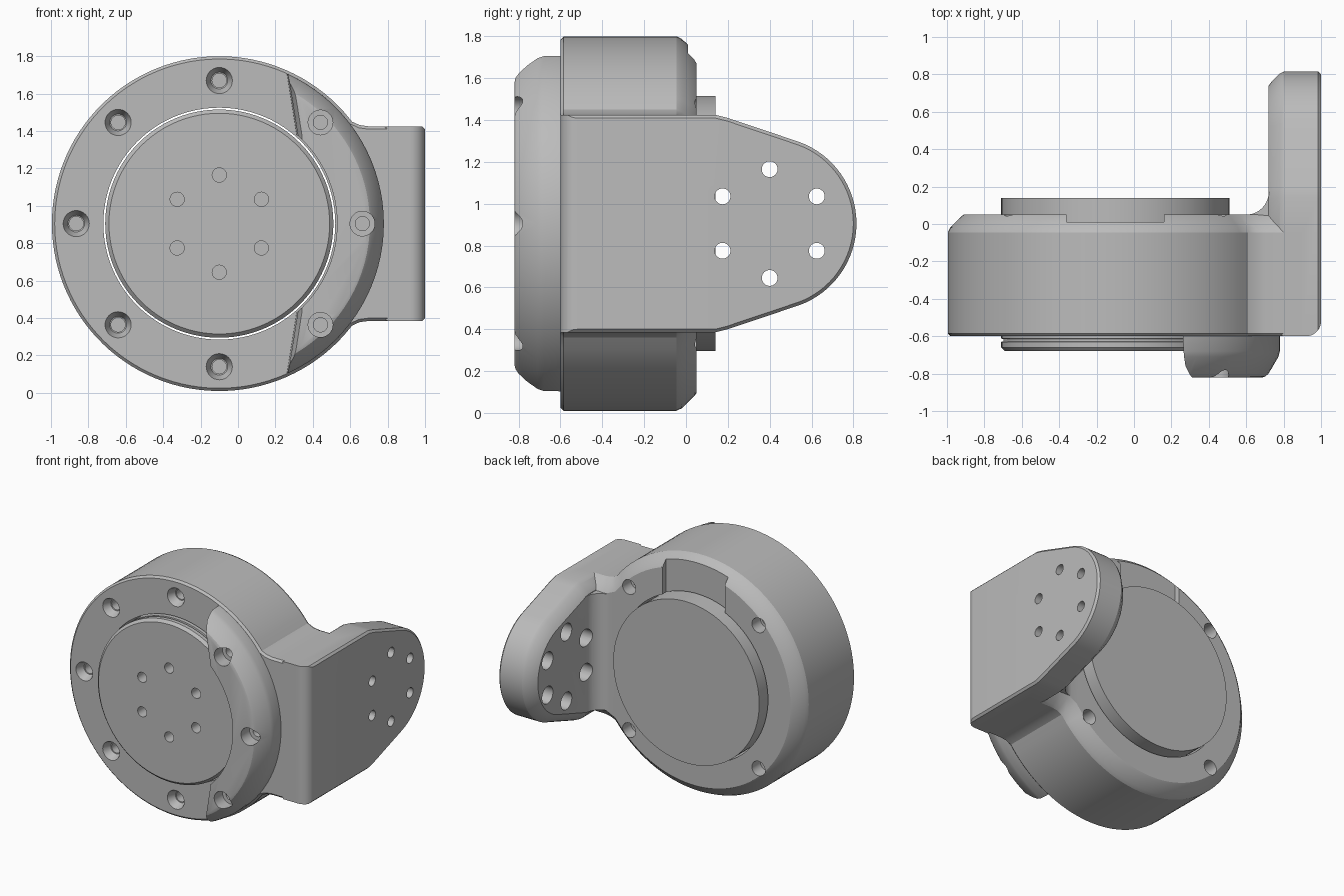
import bpy, bmesh
from math import sin, cos, pi, radians

cube = bpy.data.objects.get("Cube")
if cube:
    bpy.data.objects.remove(cube)

CX, CZ = -0.1, 0.905          # drive axis
R = 0.895                     # housing radius
SCREW_R = 0.765               # screw circle radius

grey = bpy.data.materials.new("grey_metal")
grey.use_nodes = True
grey.diffuse_color = (0.5, 0.5, 0.5, 1)
grey.node_tree.nodes["Principled BSDF"].inputs["Base Color"].default_value = (0.5, 0.5, 0.5, 1)

AXES = {"x": lambda u, v, d: (d, u, v),
        "y": lambda u, v, d: (u, d, v),
        "z": lambda u, v, d: (u, v, d)}


def arc(cu, cv, r, start, end, n):
    """Points on an arc, angles in degrees."""
    return [(cu + r * cos(radians(start + (end - start) * i / n)),
             cv + r * sin(radians(start + (end - start) * i / n))) for i in range(n + 1)]


def circle(cu, cv, r, n=96):
    return arc(cu, cv, r, 0, 360, n)[:-1]


def inset(pts, amount):
    """Move an outline inwards with mitred corners."""
    n = len(pts)
    area = sum(pts[i - 1][0] * pts[i][1] - pts[i][0] * pts[i - 1][1] for i in range(n))
    side = 1 if area > 0 else -1
    out = []
    for i, (u, v) in enumerate(pts):
        normals = []
        for (a, b), (c, d) in ((pts[i - 1], (u, v)), ((u, v), pts[(i + 1) % n])):
            length = ((c - a) ** 2 + (d - b) ** 2) ** 0.5
            normals.append((-(d - b) / length * side, (c - a) / length * side))
        (p, q), (s, t) = normals
        k = amount / (1 + p * s + q * t)
        out.append((u + (p + s) * k, v + (q + t) * k))
    return out


def loft(bm, outline, axis, sections):
    """Closed solid through (depth, inset) sections of one outline."""
    rings = [[bm.verts.new(AXES[axis](u, v, d)) for u, v in inset(outline, amount)]
             for d, amount in sections]
    n = len(outline)
    for low, high in zip(rings, rings[1:]):
        for i in range(n):
            j = (i + 1) % n
            bm.faces.new((low[i], low[j], high[j], high[i]))
    bm.faces.new(rings[0])
    bm.faces.new(rings[-1])


def make(name, *solids):
    bm = bmesh.new()
    for outline, axis, sections in solids:
        loft(bm, outline, axis, sections)
    bmesh.ops.recalc_face_normals(bm, faces=bm.faces)
    mesh = bpy.data.meshes.new(name)
    bm.to_mesh(mesh)
    bm.free()
    mesh.materials.append(grey)
    ob = bpy.data.objects.new(name, mesh)
    bpy.context.collection.objects.link(ob)
    return ob


def select(ob):
    bpy.ops.object.select_all(action="DESELECT")
    ob.select_set(True)
    bpy.context.view_layer.objects.active = ob


def combine(ob, operation, *solids):
    """Boolean with a temporary tool that is removed afterwards."""
    tool = make("tool", *solids)
    tool.hide_render = True
    mod = ob.modifiers.new("boolean", "BOOLEAN")
    mod.operation, mod.solver, mod.object = operation, "EXACT", tool
    select(ob)
    bpy.ops.object.modifier_apply(modifier=mod.name)
    bpy.data.objects.remove(tool)


def screw_spot(degrees, r=SCREW_R):
    return CX + r * cos(radians(degrees)), CZ + r * sin(radians(degrees))


def screw_hole(degrees, surface, way, head, cone):
    """Stepped hole from a surface; way is the drilling direction in y."""
    shank = 0.038
    mid = 0.045 if cone else shank
    steps = [(-0.05, head), (0, head), (0.06 if cone else 0.1, mid if cone else head),
             (0.061 if cone else 0.101, shank), (0.17, shank)]
    u, v = screw_spot(degrees)
    return (circle(u, v, head, 32), "y", [(surface + way * d, head - r) for d, r in steps])


# Housing: ring and neck share one outline, chamfered at the back
neck = [(0.61, 0.545), (0.65, 0.527), (0.70, 0.52), (0.9, 0.52)]
outline = arc(CX, CZ, R, 42, 318, 90)
outline += [(u, CZ - v) for u, v in neck] + [(u, CZ + v) for u, v in reversed(neck)]
housing = make("housing_bracket", (outline, "y", [
    (-0.6, 0.015), (-0.585, 0), (-0.045, 0), (-0.02, 0.012), (0.04, 0.07), (0.05, 0.085)]))

# Side plate with a rounded, tapering end
plate = [(-0.6, -0.52), (0.14, -0.52), (0.2, -0.505)]
plate = plate + arc(0.4, 0, 0.415, -70, 70, 32) + [(u, -v) for u, v in reversed(plate)]
plate = [(u, CZ + v) for u, v in plate]
combine(housing, "UNION", (plate, "x", [
    (0.72, 0.075), (0.735, 0.055), (0.78, 0.01), (0.80, 0), (0.985, 0), (1.0, 0.015)]))

# Inside fillet between ring and plate
fillet = arc(0.6, 0.17, 0.12, -90, 0, 10) + [(0.76, 0.17), (0.76, 0.0), (0.6, 0.0)]
combine(housing, "UNION", (fillet, "z", [(CZ - 0.44, 0), (CZ + 0.44, 0)]))

# Rounded outer corner, bore and cable notch
corner = arc(0.92, -0.52, 0.08, 0, -90, 10) + [(0.92, -0.7), (1.1, -0.7), (1.1, -0.52)]
combine(housing, "DIFFERENCE", (corner, "z", [(0, 0), (2, 0)]))
combine(housing, "DIFFERENCE", (circle(CX, CZ, 0.62), "y", [(-1, 0), (0.5, 0)]))
notch = [(-0.36, 1.4), (0.16, 1.4), (0.16, 2), (-0.36, 2)]
combine(housing, "DIFFERENCE", (notch, "y", [(0.01, 0), (0.3, 0)]))

# Housing screw holes, front and back
holes = [screw_hole(a, -0.6, 1, 0.07, True) for a in (90, 135, 180, 225, 270)]
holes += [screw_hole(a, 0.05, -1, 0.055, False) for a in (45, 135, 225, 315)]
combine(housing, "DIFFERENCE", *holes)

# Plate through holes, wider on the inside
holes = []
for i in range(6):
    a = radians(90 + 60 * i)
    spot = (0.4 + 0.26 * cos(a), CZ + 0.26 * sin(a))
    holes.append((circle(*spot, 0.065, 32), "x",
                  [(0.6, 0), (0.88, 0), (0.881, 0.027), (1.1, 0.027)]))
combine(housing, "DIFFERENCE", *holes)

# Crescent cover clipped from a chamfered ring
cover = make("crescent_cover", (circle(CX, CZ, 0.88), "y", [
    (-0.6, 0), (-0.68, 0), (-0.71, 0.008), (-0.8, 0.06), (-0.815, 0.075), (-0.82, 0.09)]))
combine(cover, "DIFFERENCE", (circle(CX, CZ, 0.63), "y", [(-1, 0), (0, 0)]))
clip = [(0.32, CZ - 0.475), (0.265, CZ - 0.82), (1, CZ - 0.82),
        (1, CZ + 0.82), (0.265, CZ + 0.82), (0.32, CZ + 0.475)]
combine(cover, "INTERSECT", (clip, "y", [(-0.5, -0.01), (-0.76, 0), (-0.9, 0.05)]))
combine(cover, "DIFFERENCE",
        *[screw_hole(a, -0.82, 1, 0.066, False) for a in (-45, 0, 45)])

# Motor drum with mounting holes on the front
motor = make("motor_drum", (circle(CX, CZ, 0.61), "y", [
    (-0.68, 0.02), (-0.66, 0), (-0.63, 0), (-0.628, 0.012), (-0.615, 0.012),
    (-0.613, 0), (0.14, 0)]))
combine(motor, "DIFFERENCE", *[
    (circle(*screw_spot(90 + 60 * i, 0.26), 0.038, 24), "y", [(-0.8, 0), (-0.58, 0)])
    for i in range(6)])

for ob in (housing, cover, motor):
    select(ob)
    bpy.ops.object.shade_smooth_by_angle(angle=radians(25))
